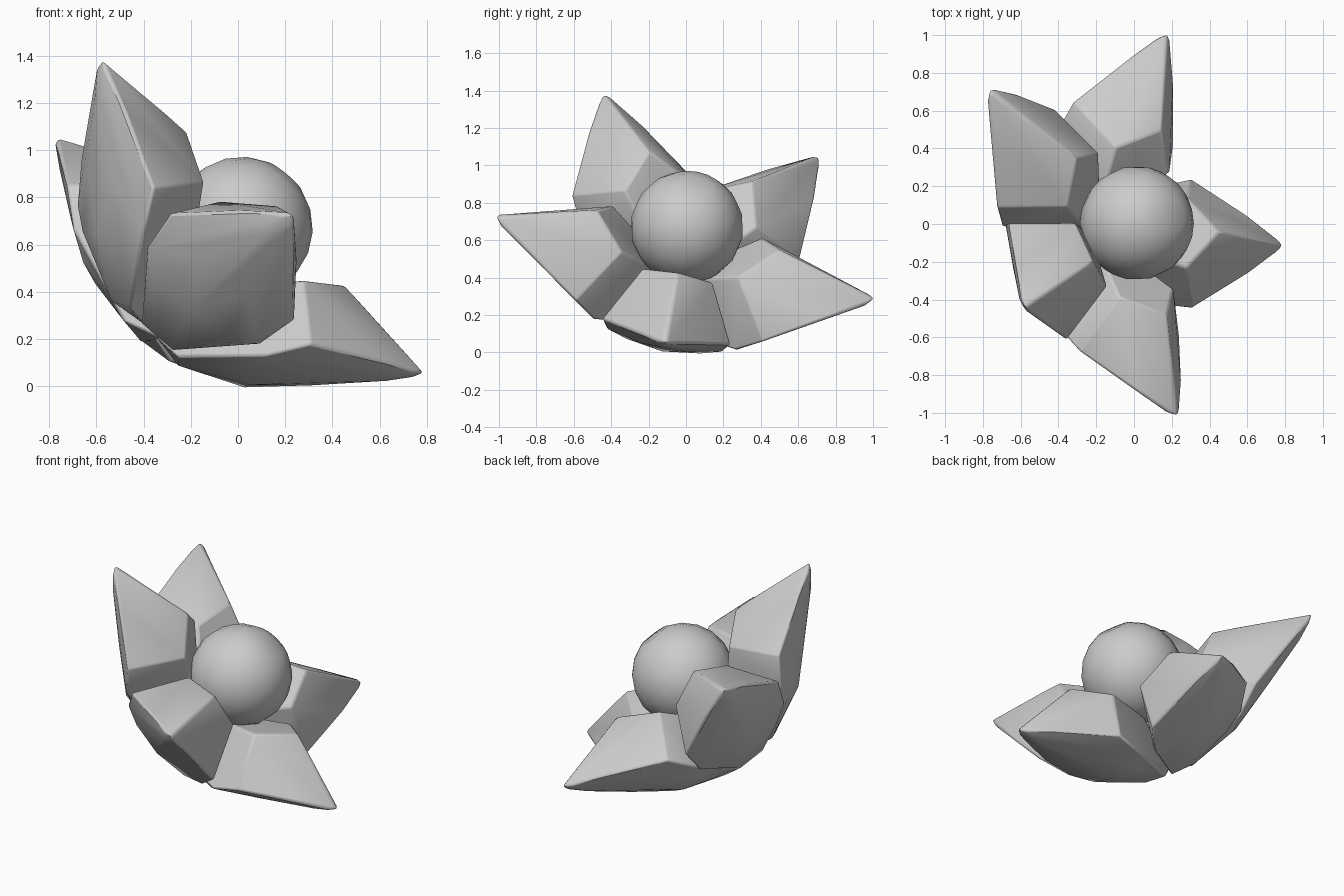
import bpy, bmesh, math
from mathutils import Matrix, Vector

if "Cube" in bpy.data.objects:
    bpy.data.objects.remove(bpy.data.objects["Cube"])

# Flower frame: axis tilted up toward +x, origin at the heart
n = Vector((0.63, 0.154, 0.76)).normalized()
u = Vector((0.77, -0.12, -0.62))
u = (u - n * u.dot(n)).normalized()
w = n.cross(u)
frame = Matrix.Translation((0.015, 0.005, 0.67)) @ Matrix((u, w, n)).transposed().to_4x4()


def finish(bm, name, matrix, angle):
    bmesh.ops.transform(bm, matrix=matrix, verts=bm.verts)
    bmesh.ops.recalc_face_normals(bm, faces=bm.faces)
    mesh = bpy.data.meshes.new(name)
    bm.to_mesh(mesh)
    bm.free()
    ob = bpy.data.objects.new(name, mesh)
    bpy.context.collection.objects.link(ob)
    bpy.ops.object.select_all(action='DESELECT')
    ob.select_set(True)
    bpy.context.view_layer.objects.active = ob
    bpy.ops.object.shade_smooth_by_angle(angle=math.radians(angle))
    return ob


# Round heart with a small flat cap on its pole
bm = bmesh.new()
bmesh.ops.create_uvsphere(bm, u_segments=20, v_segments=10, radius=0.302)
cap = 0.302 * math.cos(math.radians(18))
for v in bm.verts:
    v.co.z = min(v.co.z, cap)
finish(bm, "flower_heart", frame, 40)

# Half of one petal: (distance from axis, side, height), mirrored across the ridge
half = [
    (1.0, 0.015, 0.0), (0.98, 0.03, -0.03),      # tip
    (0.50, 0.0, 0.085), (0.37, 0.19, -0.04),     # ridge and shoulder
    (0.84, 0.16, -0.10), (0.59, 0.35, -0.26),    # side edge
    (0.47, 0.32, -0.41),                         # lower side corner
    (0.90, 0.02, -0.12), (0.65, 0.12, -0.32),    # underside
    (0.42, 0.20, -0.495), (0.46, 0.0, -0.50),
    (0.15, 0.09, -0.62), (0.0, 0.0, -0.59),      # base
    (0.12, 0.08, -0.25),
]

# Petals: angle around the axis, length, upward pitch
for i, (ang, length, pitch) in enumerate([(0, 0.99, 0), (77, 1.08, -2), (146, 1.11, -5),
                                          (214, 1.02, 5.5), (284, 1.04, 1)]):
    bm = bmesh.new()
    for r, s, h in half:
        for side in ((-1, 1) if s else (1,)):
            bm.verts.new((r + (length - 1) * max(0, (r - 0.35) / 0.65), s * side, h))
    bmesh.ops.convex_hull(bm, input=bm.verts)
    loose = [v for v in bm.verts if not v.link_faces]
    bmesh.ops.delete(bm, geom=loose, context='VERTS')
    m = frame @ Matrix.Rotation(math.radians(ang), 4, 'Z') @ Matrix.Rotation(math.radians(-pitch), 4, 'Y')
    petal = finish(bm, f"petal_{i + 1}", m, 45)
    bev = petal.modifiers.new("soft_edges", 'BEVEL')
    bev.width = 0.012
    bev.segments = 2
    bev.limit_method = 'ANGLE'
    bev.angle_limit = math.radians(35)
